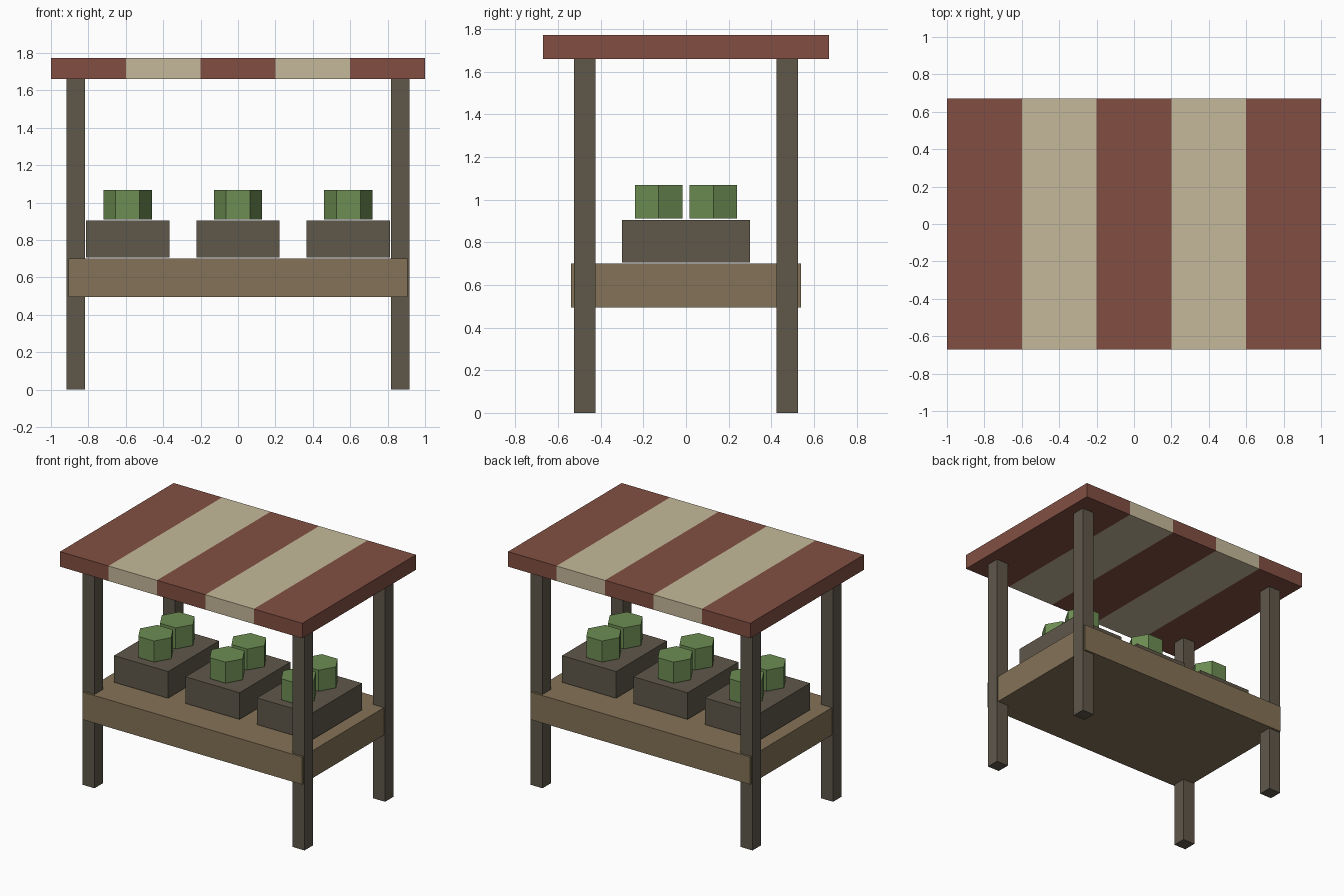
import bpy
import bmesh
from mathutils import Vector

cube = bpy.data.objects.get("Cube")
if cube:
    bpy.data.objects.remove(cube, do_unlink=True)


def make_material(name, srgb):
    linear = [((c / 255 + 0.055) / 1.055) ** 2.4 for c in srgb]
    mat = bpy.data.materials.new(name)
    mat.use_nodes = True
    mat.diffuse_color = (*linear, 1)
    mat.node_tree.nodes["Principled BSDF"].inputs["Base Color"].default_value = (*linear, 1)
    return mat


RED = make_material("brick red", (130, 79, 66))
CREAM = make_material("cream", (197, 185, 154))
WOOD = make_material("light wood", (132, 114, 87))
DARK = make_material("dark wood", (95, 87, 74))
GREEN = make_material("leaf green", (109, 141, 83))


def add_object(name, bm, *materials):
    mesh = bpy.data.meshes.new(name)
    bm.to_mesh(mesh)
    bm.free()
    for mat in materials:
        mesh.materials.append(mat)
    obj = bpy.data.objects.new(name, mesh)
    bpy.context.collection.objects.link(obj)
    return obj


def box_mesh(half_x, half_y, bottom, top, x=0, y=0):
    bm = bmesh.new()
    bmesh.ops.create_cube(bm, size=1)
    bmesh.ops.scale(bm, verts=bm.verts, vec=(2 * half_x, 2 * half_y, top - bottom))
    bmesh.ops.translate(bm, verts=bm.verts, vec=(x, y, (bottom + top) / 2))
    return bm


# Corner posts
for side, x in (("right", -0.867), ("left", 0.867)):
    for end, y in (("front", -0.475), ("back", 0.475)):
        add_object(f"{end}_{side}_post", box_mesh(0.05, 0.05, 0, 1.66, x, y), DARK)

# Counter
add_object("counter", box_mesh(0.907, 0.54, 0.495, 0.70), WOOD)

# Striped roof slab, cut into bands coloured by position
bm = box_mesh(1, 0.67, 1.66, 1.772)
for cut in (-0.6, -0.2, 0.2, 0.6):
    bmesh.ops.bisect_plane(bm, geom=bm.verts[:] + bm.edges[:] + bm.faces[:],
                           plane_co=Vector((cut, 0, 0)), plane_no=Vector((1, 0, 0)))
for face in bm.faces:
    x = abs(face.calc_center_median().x)
    face.material_index = 1 if 0.2 < x < 0.6 else 0
add_object("striped_roof", bm, RED, CREAM)

# Crates, each with two six-sided cabbages on top
for place, x in (("right", -0.59), ("middle", 0), ("left", 0.59)):
    add_object(f"{place}_crate", box_mesh(0.223, 0.30, 0.706, 0.905, x), DARK)
    for end, y in (("front", -0.128), ("back", 0.128)):
        bpy.ops.mesh.primitive_cylinder_add(vertices=6, radius=0.129, depth=0.157,
                                            location=(x, y, 0.989))
        cabbage = bpy.context.object
        cabbage.name = f"{place}_{end}_cabbage"
        # Turn a corner towards the side
        for v in cabbage.data.vertices:
            v.co.x, v.co.y = v.co.y, -v.co.x
        cabbage.data.materials.append(GREEN)
